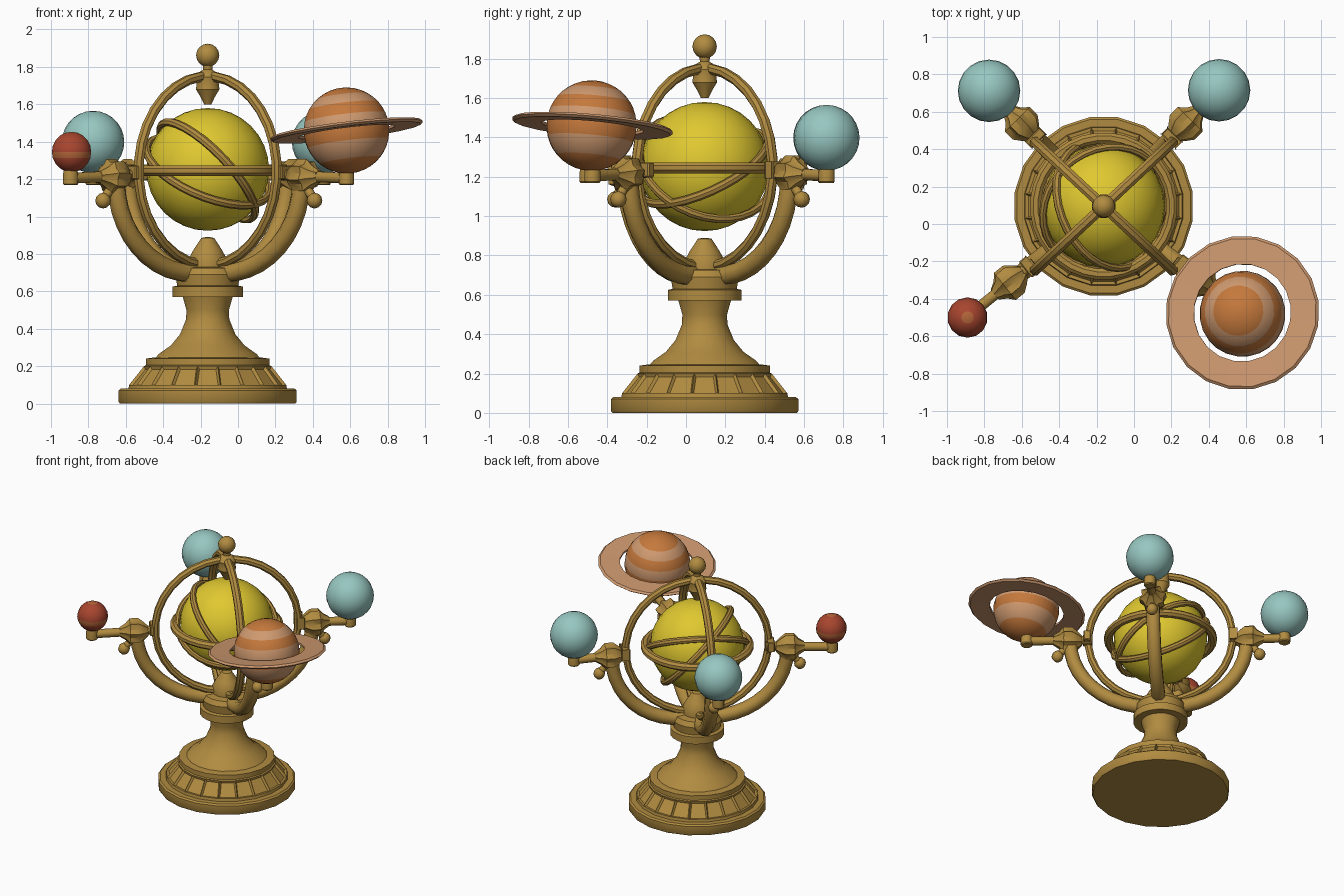
import bpy, bmesh, math
from mathutils import Vector, Matrix

if "Cube" in bpy.data.objects:
    bpy.data.objects.remove(bpy.data.objects["Cube"])

CX, CY, CZ = -0.162, 0.095, 1.245          # main axis and centre of the sun


def material(name, rgb):
    m = bpy.data.materials.new(name)
    m.diffuse_color = (*rgb, 1)
    m.use_nodes = True
    m.node_tree.nodes["Principled BSDF"].inputs["Base Color"].default_value = m.diffuse_color
    return m


BRASS = material("brass", (0.44, 0.26, 0.052))
YELLOW = material("sun_yellow", (0.75, 0.58, 0.03))
BLUE = material("pale_blue", (0.31, 0.57, 0.53))
RED = material("rust_red", (0.39, 0.06, 0.028))
RUST = material("rust_orange", (0.45, 0.13, 0.04))
ORANGE = material("planet_orange", (0.56, 0.19, 0.045))
TAN = material("planet_tan", (0.62, 0.32, 0.16))


def finish(bm, name, mats, angle=35):
    bmesh.ops.recalc_face_normals(bm, faces=bm.faces)
    me = bpy.data.meshes.new(name)
    bm.to_mesh(me)
    bm.free()
    for m in mats:
        me.materials.append(m)
    ob = bpy.data.objects.new(name, me)
    bpy.context.collection.objects.link(ob)
    bpy.ops.object.select_all(action='DESELECT')
    ob.select_set(True)
    bpy.context.view_layer.objects.active = ob
    bpy.ops.object.shade_smooth_by_angle(angle=math.radians(angle))
    return ob


def frame(pos, axis=(0, 0, 1)):
    return Matrix.Translation(pos) @ Vector(axis).to_track_quat('Z', 'Y').to_matrix().to_4x4()


def lathe(name, profile, mat, mtx, seg=20, closed=False, star=1.0, panel=None):
    """Spin (radius, height) points; star scales every second spoke; panel insets one band."""
    bm = bmesh.new()
    rings = []
    for r, z in profile:
        ring = []
        for i in range(seg):
            a = math.tau * (i + 0.5) / seg
            k = star if i % 2 else 1.0
            ring.append(bm.verts.new((r * k * math.cos(a), r * k * math.sin(a), z)))
        rings.append(ring)
    bands = []
    n = len(rings)
    for j in range(n if closed else n - 1):
        a, b = rings[j], rings[(j + 1) % n]
        bands.append([bm.faces.new((a[i], a[(i + 1) % seg], b[(i + 1) % seg], b[i]))
                      for i in range(seg)])
    if not closed:
        bm.faces.new(rings[0])
        bm.faces.new(rings[-1])
    bmesh.ops.recalc_face_normals(bm, faces=bm.faces)
    if panel is not None:
        bmesh.ops.inset_individual(bm, faces=bands[panel], thickness=0.015, depth=-0.015)
    bm.transform(mtx)
    return finish(bm, name, [mat])


def ring(name, radius, width, height, axis, seg=32):
    """Hoop with a bevelled cross-section, centred on the sun."""
    prof = [(radius + width * math.cos(a), height * math.sin(a))
            for a in (math.tau * (i + 0.5) / 8 for i in range(8))]
    return lathe(name, prof, BRASS, frame((CX, CY, CZ), axis), seg, closed=True)


def tube(name, pts, radius, seg=8):
    """Round bar swept along a planar path."""
    bm = bmesh.new()
    pts = [Vector(p) for p in pts]
    loops = []
    side = (pts[-1] - pts[0]).cross(Vector((0, 0, 1))).normalized()
    for i, p in enumerate(pts):
        t = (pts[min(i + 1, len(pts) - 1)] - pts[max(i - 1, 0)]).normalized()
        up = side.cross(t)
        loops.append([bm.verts.new(p + radius * (math.cos(a) * side + math.sin(a) * up))
                      for a in (math.tau * (k + 0.5) / seg for k in range(seg))])
    for a, b in zip(loops, loops[1:]):
        for k in range(seg):
            bm.faces.new((a[k], a[(k + 1) % seg], b[(k + 1) % seg], b[k]))
    bm.faces.new(loops[0])
    bm.faces.new(loops[-1])
    return finish(bm, name, [BRASS], 50)


def ball(name, pos, r, mats, rule=None, axis=(0, 0, 1), u=20, v=14):
    bm = bmesh.new()
    bmesh.ops.create_uvsphere(bm, u_segments=u, v_segments=v, radius=r)
    if rule:
        for f in bm.faces:
            f.material_index = rule(f.calc_center_median().z / r)
    bm.transform(frame(pos, axis))
    return finish(bm, name, mats, 60)


# Pedestal: stepped base, fluted skirt, waisted neck and collar
lathe("base_plate", [(0.475, 0), (0.482, 0.01), (0.482, 0.07), (0.47, 0.08)], BRASS, frame((CX, CY, 0)))
lathe("fluted_skirt", [(0.43, 0.075), (0.425, 0.1), (0.345, 0.2), (0.335, 0.205), (0.335, 0.24), (0.3, 0.245)],
      BRASS, frame((CX, CY, 0)), panel=1)
lathe("pedestal_neck", [(0.29, 0.235), (0.265, 0.265), (0.2, 0.31), (0.15, 0.37), (0.117, 0.45), (0.115, 0.5),
                        (0.135, 0.57), (0.19, 0.57), (0.19, 0.625), (0.165, 0.63), (0.175, 0.69), (0.155, 0.725),
                        (0.1, 0.73), (0.1, 0.78), (0.075, 0.825), (0.035, 0.885), (0.01, 0.89)],
      BRASS, frame((CX, CY, 0)))

# Top finial and the drop point beneath it
lathe("finial_stem", [(0.02, 1.6), (0.04, 1.64), (0.065, 1.68), (0.06, 1.72), (0.065, 1.745), (0.05, 1.77),
                      (0.025, 1.785), (0.03, 1.83)], BRASS, frame((CX, CY, 0)), 12)
ball("finial_ball", (CX, CY, 1.862), 0.062, [BRASS], u=12, v=8)

# Sun and the hoops around it
ball("sun", (CX, CY, 1.252), 0.328, [YELLOW], u=24, v=16)
ring("equator_hoop", 0.365, 0.032, 0.03, (0, 0, 1))
ring("meridian_hoop_a", 0.505, 0.027, 0.03, (math.sin(math.radians(43)), -math.cos(math.radians(43)), 0))
ring("meridian_hoop_b", 0.505, 0.027, 0.03, (math.sin(math.radians(43)), math.cos(math.radians(43)), 0))
ring("tilted_hoop_a", 0.348, 0.02, 0.024, (0.68, 0.3, 0.66))
ring("tilted_hoop_b", 0.348, 0.02, 0.024, (0.35, -0.4, 0.85))

# Four arms: name, planet x, planet y, distance of knob from axis
arms = [("red", -0.895, -0.5, 0.65), ("ringed", 0.58, -0.475, 0.65),
        ("blue_left", -0.775, 0.712, 0.625), ("blue_right", 0.455, 0.715, 0.625)]
for name, px, py, rk in arms:
    d = Vector((px - CX, py - CY, 0))
    reach = d.length
    d.normalize()

    def at(r, z):
        return Vector((CX, CY, z)) + d * r

    steps = [math.pi / 2 * i / 10 for i in range(11)]
    tube(name + "_curved_arm", [at(0.1 + (rk - 0.12) * math.sin(t), 1.19 - 0.495 * math.cos(t)) for t in steps],
         0.05)
    tube(name + "_bar", [at(0.48, 1.225), at(rk, 1.215), at(reach, 1.205)], 0.031)
    # star-shaped knob with a small hanging screw
    lathe(name + "_knob", [(0.035, -0.1), (0.065, -0.07), (0.095, -0.03), (0.095, 0.03), (0.06, 0.06), (0.035, 0.1)],
          BRASS, frame(at(rk, 1.215), d), 16, star=0.8)
    tube(name + "_screw_stem", [at(rk, 1.17), at(rk + 0.06, 1.1)], 0.025)
    ball(name + "_screw", at(rk + 0.07, 1.085), 0.042, [BRASS], u=8, v=6)
    # clamp where the arm meets the hoops
    bm = bmesh.new()
    bmesh.ops.create_cube(bm, size=1)
    bm.transform(frame(at(0.515, 1.235), d) @ Matrix.Diagonal((0.11, 0.075, 0.05, 1)))
    bmesh.ops.bevel(bm, geom=bm.edges[:], offset=0.006, segments=1, affect='EDGES')
    finish(bm, name + "_clamp", [BRASS])
    # cup that carries the planet
    lathe(name + "_cup", [(0.036, 1.168), (0.042, 1.175), (0.042, 1.225), (0.035, 1.26)],
          BRASS, frame((px, py, 0)), 12)

# Planets
ball("red_planet", (-0.89, -0.5, 1.345), 0.108, [RED, RUST], lambda h: 1 if h > 0.93 or -0.2 < h < 0 else 0,
     u=14, v=10)
for name, px, py, _ in arms[2:]:
    ball(name + "_planet", (px, py, 1.398), 0.167, [BLUE])

# Ringed planet with bands chosen by latitude
TILT = (-0.12, 0.09, 1)


def bands(h):
    dark = h > 0.83 or 0.3 < h < 0.55 or -0.3 < h < -0.05 or h < -0.75
    return 0 if dark else 1


ball("ringed_planet", (0.58, -0.48, 1.46), 0.23, [ORANGE, TAN], bands, TILT, 24, 20)
lathe("planet_ring", [(0.262, -0.008), (0.4, -0.012), (0.414, 0), (0.4, 0.012), (0.262, 0.008)], TAN,
      frame((0.58, -0.475, 1.46), TILT), 20, closed=True)
